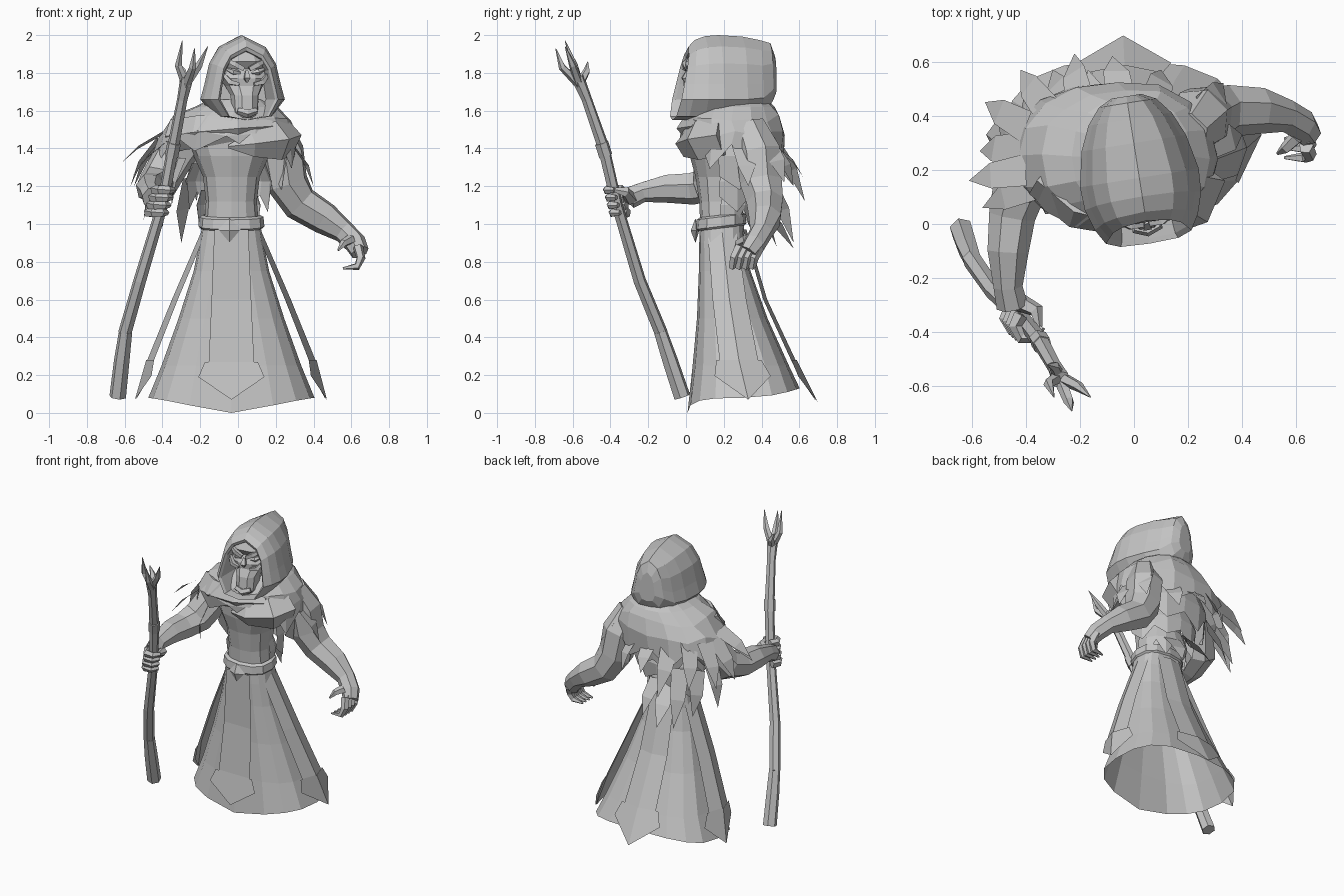
import bpy, math, random
from mathutils import Vector, Matrix

random.seed(4)
grey = bpy.data.materials.new("plain grey")
grey.diffuse_color = (0.55, 0.55, 0.55, 1)


def make(name, verts, faces, mat=None):
    me = bpy.data.meshes.new(name)
    me.from_pydata([tuple(v) for v in verts], [], faces)
    me.materials.append(grey)
    ob = bpy.data.objects.new(name, me)
    bpy.context.collection.objects.link(ob)
    if mat:
        me.transform(mat)
    return ob


def loft(name, rings, closed=True, cap0=False, cap1=False, mat=None):
    n = len(rings[0])
    faces = []
    for r in range(len(rings) - 1):
        for i in range(n if closed else n - 1):
            j = (i + 1) % n
            faces.append((r * n + i, r * n + j, r * n + n + j, r * n + n + i))
    if cap0:
        faces.append(tuple(reversed(range(n))))
    if cap1:
        faces.append(tuple(range((len(rings) - 1) * n, len(rings) * n)))
    return make(name, [v for r in rings for v in r], faces, mat)


def ring(z, cx, cy, hx, hy, n=14, e=2.4, a0=0.0, a1=360.0):
    """Superellipse ring or arc at height z."""
    full = a1 - a0 >= 360
    pts = []
    for i in range(n):
        a = math.radians(a0 + (a1 - a0) * i / (n if full else n - 1))
        c, s = math.cos(a), math.sin(a)
        pts.append(Vector((cx + hx * math.copysign(abs(c) ** (2 / e), c),
                           cy + hy * math.copysign(abs(s) ** (2 / e), s), z)))
    return pts


def tube(name, path, radii, n=6, mat=None):
    path = [Vector(p) for p in path]
    u, rings = None, []
    for i, p in enumerate(path):
        t = (path[min(i + 1, len(path) - 1)] - path[max(i - 1, 0)]).normalized()
        if u is None:
            u = t.orthogonal()
        u = (u - t * u.dot(t)).normalized()
        v = t.cross(u)
        rings.append([p + (u * math.cos(k * math.tau / n) + v * math.sin(k * math.tau / n)) * radii[i]
                      for k in range(n)])
    return loft(name, rings, True, True, True, mat)


# Skirt with the hem dipping at the front
rings = [ring(*r, n=16, e=2.8) for r in [
    (1.02, -.035, .19, .15, .115), (.9, -.035, .19, .17, .12), (.75, -.035, .205, .2, .137),
    (.5, -.035, .245, .28, .187), (.25, -.035, .29, .37, .255), (.08, -.035, .305, .44, .297)]]
for p in rings[-1]:
    s = (p.y - .305) / .297
    p.z = .08 + (-.08 * s * s * max(0, 1 - abs(p.x + .035) / .5) if s < 0 else .05 * s * s)
loft("skirt", rings)

# Four hanging panels, creased along the middle, with pointed chevron ends
panels = {
    "front": ([(-.035, .05, .97), (-.035, .045, .6), (-.035, .01, .27), (-.035, -.03, .07)], (1, 0, 0), (0, -1, 0), 1, 0),
    "back": ([(-.035, .32, .97), (-.035, .43, .6), (-.035, .58, .28), (-.04, .69, .06)], (-1, 0, 0), (0, 1, 0), 1, .2),
    "left": ([(-.19, .19, .97), (-.35, .23, .6), (-.48, .28, .28), (-.54, .33, .07)], (0, -1, 0), (-1, 0, 0), .85, .35),
    "right": ([(.12, .19, .97), (.28, .23, .6), (.41, .28, .28), (.465, .33, .07)], (0, 1, 0), (1, 0, 0), .85, .35)}
for key, (pts, side, out, k, crease) in panels.items():
    pts = [Vector(p) for p in pts]
    side, out = Vector(side), Vector(out)

    def row(p, w, mid=None):
        e = out * w * k * crease
        return [p - side * w * k - e, mid or p, p + side * w * k - e]

    low = pts[2].lerp(pts[3], .4)
    loft(key + "_panel", [row(p, w) for p, w in zip(pts[:3], (.09, .105, .12))] + [row(low, .13, pts[3])], False)
    trim = [row(pts[2], .14), row(low, .175, pts[3])]
    loft(key + "_panel_trim", [[p + out * .006 for p in r] for r in trim], False)

# Torso, belt and buckle
loft("torso", [ring(*r, n=12) for r in [
    (1.0, -.035, .19, .145, .115), (1.12, -.035, .185, .135, .115), (1.25, -.035, .19, .15, .14),
    (1.36, -.035, .2, .2, .18), (1.48, -.03, .22, .26, .21), (1.6, 0, .22, .14, .15)]], cap1=True)
belt = [ring(z, -.035, .185, hx, hx - .04, n=12) for z, hx in
        [(.97, .165), (.98, .175), (1.03, .17), (1.04, .15)]]
for r in belt:
    for p in r:
        p.z += .12 * (p.y - .12)
loft("belt", belt)
make("buckle", [(-.045, .05, .90), (.02, .055, .965), (-.045, .05, 1.03), (-.11, .055, .965),
                (-.045, .025, .965), (-.045, .07, .965)],
     [f for i in range(4) for f in ((i, (i + 1) % 4, 4), ((i + 1) % 4, i, 5))])

# Mantle over the shoulders with a ragged hem
mantle = [ring(*r, n=16, e=2.2) for r in [
    (1.66, .0, .25, .15, .18), (1.62, -.01, .25, .22, .22), (1.56, -.03, .25, .31, .25),
    (1.47, -.06, .25, .365, .275), (1.38, -.07, .25, .38, .27)]]
for row_pts in mantle[2:]:
    for p in row_pts:
        p.z += random.uniform(-.025, .025)
        p.y += random.uniform(-.012, .012)
for i, p in enumerate(mantle[-1]):
    p.z += .05 * (-1) ** i + (.05 if p.y < .1 else -.03)
loft("mantle", mantle)

# Ragged cloth layers down the back
for k, (zt, zb, h, d) in enumerate([(1.48, 1.24, .31, .25), (1.32, 1.13, .23, .21), (1.18, 1.02, .17, .16)]):
    lay = [ring(zt, -.05, .2, h * .85, d * .85, 9, 2.2, 0, 180),
           ring((zt + zb) / 2, -.05, .2, h, d, 9, 2.2, -5, 185),
           ring(zb, -.05, .2, h * .95, d * .95, 9, 2.2, -5, 185)]
    for i, p in enumerate(lay[2]):
        p.z += .04 * (-1) ** i + random.uniform(-.03, .03)
    loft("back_cloth_%d" % (k + 1), lay, False)

# Scarf folds crossing the chest
tube("scarf_fold_right", [(.235, .2, 1.46), (.19, .08, 1.44), (.07, .01, 1.42), (-.05, 0, 1.41)],
     [.11, .11, .07, .01], 5)
tube("scarf_fold_left", [(-.33, .18, 1.47), (-.2, .07, 1.49), (0, .02, 1.51), (.18, .06, 1.52)],
     [.09, .09, .07, .03], 5)

# Torn strips over the shoulders and back: base, tip
strips = [((-.40, .2, 1.48), (-.61, .16, 1.33)), ((-.42, .28, 1.45), (-.57, .27, 1.2)),
          ((-.40, .36, 1.45), (-.55, .45, 1.2)), ((-.32, .42, 1.45), (-.42, .57, 1.2)),
          ((-.36, .15, 1.45), (-.56, .06, 1.25)), ((-.40, .3, 1.3), (-.5, .36, 1.02)),
          ((-.35, .38, 1.25), (-.40, .5, .98)), ((-.25, .42, 1.25), (-.3, .57, .9)),
          ((-.2, .45, 1.45), (-.22, .63, 1.12)), ((-.05, .46, 1.42), (-.08, .62, 1.25)),
          ((-.12, .36, 1.12), (-.17, .57, .87)), ((-.02, .35, 1.1), (0, .48, .88)),
          ((.08, .45, 1.42), (.1, .57, 1.2)), ((.28, .3, 1.42), (.4, .33, 1.2)),
          ((.26, .42, 1.45), (.33, .52, 1.22)), ((-.3, .1, 1.35), (-.35, .08, 1.1))]
verts, faces = [], []
for b, t in strips:
    b, t = Vector(b), Vector(t)
    out = Vector((b.x + .05, b.y - .22, 0)).normalized()
    w = (t - b).cross(out).normalized() * .06
    m = b.lerp(t, .5) + out * .025
    o = len(verts)
    verts += [b - w, b + w, m + w * .8, m - w * .8, t]
    faces += [(o, o + 1, o + 2, o + 3), (o + 3, o + 2, o + 4)]
make("torn_strips", verts, faces)

# Hood: arch sections from inside the opening round to the back
turn = Matrix.Translation((.015, .2, 0)) @ Matrix.Rotation(math.radians(9), 4, 'Z') @ Matrix.Translation((0, -.2, 0))
half = [(.12, 1.94), (.175, 1.85), (.2, 1.74), (.222, 1.66), (.15, 1.57)]
arch = [(0, 2.0)] + half + [(0, 1.55)] + [(-x, z) for x, z in reversed(half)]
hood = []
for y, sx, sz, lean in [(.12, .55, .55, 0), (-.01, .66, .68, .2), (-.025, .72, .76, .22), (.02, .87, .9, .12),
                        (.09, .98, .98, .05), (.17, 1, 1, 0), (.3, .88, .97, 0), (.39, .7, .9, 0),
                        (.45, .48, .72, 0), (.475, .25, .45, 0)]:
    hood.append([])
    for x, z in arch:
        zz = 1.74 + (z - 1.74) * (sz if z > 1.74 or y > .35 else 1) + (.03 if y > .4 else 0)
        hood[-1].append(Vector((x * sx, y + lean * (zz - 1.78), zz)))
loft("hood", hood, cap0=True, cap1=True, mat=turn)

# Skull face inside the hood
face = turn @ Matrix.Translation((0, .035, 0))
loft("skull", [ring(*r, n=10) for r in [
    (1.56, 0, .03, .05, .07), (1.59, 0, .03, .07, .09), (1.68, 0, .04, .075, .09), (1.73, 0, .06, .1, .085),
    (1.77, 0, .07, .13, .1), (1.82, 0, .08, .12, .085), (1.86, 0, .07, .125, .105), (1.93, 0, .09, .085, .09)]],
     cap0=True, cap1=True, mat=face)
for s, side in ((-1, "left"), (1, "right")):
    tube(side + "_brow", [(s * .015, -.035, 1.82), (s * .06, -.035, 1.845), (s * .12, .0, 1.875)],
         [.016, .018, .01], 4, face)
    tube(side + "_cheekbone", [(s * .04, -.035, 1.74), (s * .085, -.025, 1.75), (s * .125, .01, 1.8)],
         [.012, .018, .01], 4, face)
    tube(side + "_eye", [(s * .03, -.01, 1.8), (s * .065, -.01, 1.805), (s * .1, .01, 1.82)],
         [.008, .018, .008], 5, face)
tube("nose", [(0, -.03, 1.81), (0, -.045, 1.77), (0, -.04, 1.75)], [.01, .022, .006], 4, face)
tube("chin", [(-.05, -.045, 1.6), (0, -.06, 1.585), (.05, -.045, 1.6)], [.018, .024, .018], 5, face)

# Lowered arm with curled fingers
tube("lowered_arm", [(.19, .33, 1.52), (.235, .385, 1.38), (.26, .4, 1.22), (.33, .42, 1.11), (.46, .42, 1.03),
                     (.56, .4, .96), (.62, .365, .9), (.645, .33, .85)],
     [.09, .12, .115, .1, .088, .062, .06, .05], 7)
for i in range(4):
    y = .255 + i * .035
    tube("curled_finger_%d" % (i + 1), [(.635, y + .03, .88), (.65, y, .82), (.63, y - .01, .775), (.555, y - .01, .765)],
         [.028, .025, .021, .006], 5)
tube("lowered_thumb", [(.6, .32, .92), (.56, .28, .9), (.53, .26, .86)], [.028, .022, .006], 5)

# Raised arm with a fist around the staff
tube("raised_arm", [(-.24, .28, 1.48), (-.34, .24, 1.36), (-.42, .15, 1.22), (-.45, .03, 1.19), (-.465, -.1, 1.19),
                    (-.465, -.23, 1.17), (-.45, -.3, 1.14)],
     [.1, .11, .105, .088, .078, .055, .06], 7)
grip0, grip1 = Vector((-.425, -.345, 1.06)), Vector((-.39, -.375, 1.18))
for i in range(4):
    c = grip0.lerp(grip1, i / 3)
    tube("gripping_finger_%d" % (i + 1),
         [c + Vector((.05 * math.cos(a), .05 * math.sin(a), 0)) for a in (2.2, 3.2, 4.2, 5.2, 6.2)],
         [.028, .026, .025, .022, .014], 5)
tube("gripping_thumb", [(-.42, -.29, 1.13), (-.36, -.32, 1.17), (-.35, -.38, 1.18)], [.035, .028, .012], 5)

# Staff with a thick foot and a forked head
tube("staff_shaft", [(-.6, -.13, .42), (-.52, -.245, .7), (-.4, -.365, 1.1), (-.345, -.435, 1.4),
                     (-.295, -.525, 1.66), (-.27, -.575, 1.78)], [.036, .034, .03, .032, .028, .036])
tube("staff_foot", [(-.637, -.02, .085), (-.615, -.085, .28), (-.595, -.135, .43)], [.045, .042, .036])
tube("staff_collar", [(-.352, -.425, 1.36), (-.338, -.447, 1.43)], [.037, .037])
for i, (tip, bend) in enumerate([((-.295, -.64, 1.97), (-.315, -.59, 1.84)), ((-.23, -.69, 1.93), (-.24, -.655, 1.83)),
                                 ((-.16, -.64, 1.94), (-.205, -.6, 1.84)), ((-.32, -.52, 1.86), (-.295, -.525, 1.81))]):
    tube("staff_prong_%d" % (i + 1), [(-.275, -.565, 1.74), bend, tip], [.026, .02, .002], 5)
